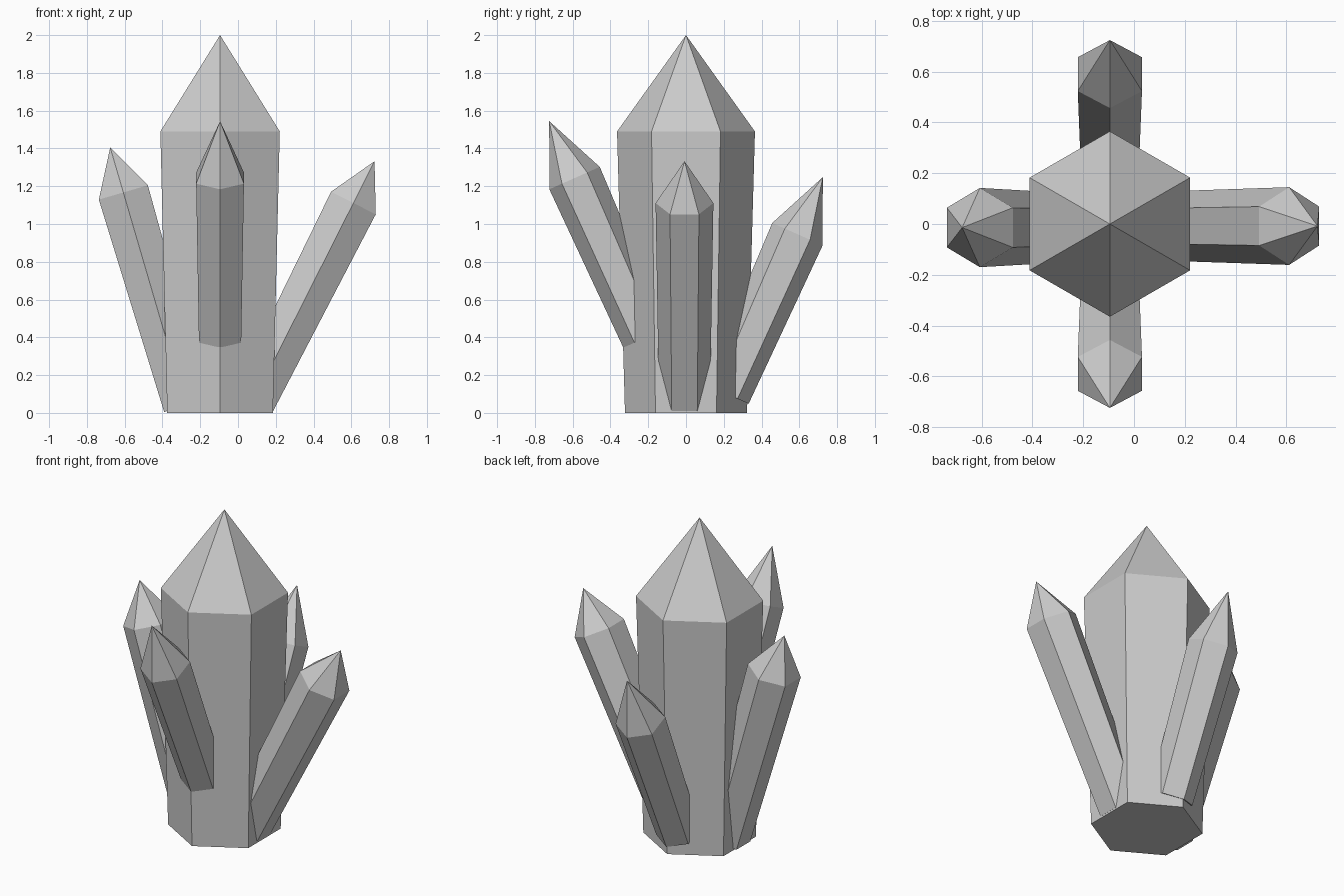
import bpy, bmesh
from math import cos, sin, pi
from mathutils import Vector

if "Cube" in bpy.data.objects:
    bpy.data.objects.remove(bpy.data.objects["Cube"])


def crystal(name, base, shoulder, r_base, r_shoulder, tip_len):
    """Six-sided tapered shaft from base to shoulder, closed by a pointed tip."""
    base, shoulder = Vector(base), Vector(shoulder)
    axis = shoulder - base
    turn = Vector((0, 0, 1)).rotation_difference(axis)
    bm = bmesh.new()

    def ring(centre, radius):
        return [bm.verts.new(centre + turn @ Vector((radius * cos(a), radius * sin(a), 0)))
                for a in (pi / 2 + i * pi / 3 for i in range(6))]

    low, high = ring(base, r_base), ring(shoulder, r_shoulder)
    tip = bm.verts.new(shoulder + axis.normalized() * tip_len)
    bm.faces.new(low[::-1])
    for i in range(6):
        j = (i + 1) % 6
        bm.faces.new((low[i], low[j], high[j], high[i]))
        bm.faces.new((high[i], high[j], tip))
    mesh = bpy.data.meshes.new(name)
    bm.to_mesh(mesh)
    bm.free()
    obj = bpy.data.objects.new(name, mesh)
    bpy.context.collection.objects.link(obj)
    return obj


CX = -0.095

# Large upright crystal
crystal("main_crystal", (CX, 0, 0), (CX, 0, 1.49), 0.323, 0.365, 0.51)

# Matching front and back crystals, the back one set lower
for name, side, drop in (("front_crystal", -1, 0), ("back_crystal", 1, 0.297)):
    crystal(name, (CX, side * 0.214, 0.398 - drop), (CX, side * 0.59, 1.243 - drop),
            0.129, 0.146, 0.33)

# Leaning side crystals
crystal("right_crystal", (0.082, -0.008, 0.063), (0.611, -0.008, 1.111), 0.135, 0.153, 0.248)
crystal("left_crystal", (-0.277, -0.014, 0.038), (-0.607, -0.014, 1.167), 0.137, 0.156, 0.248)
